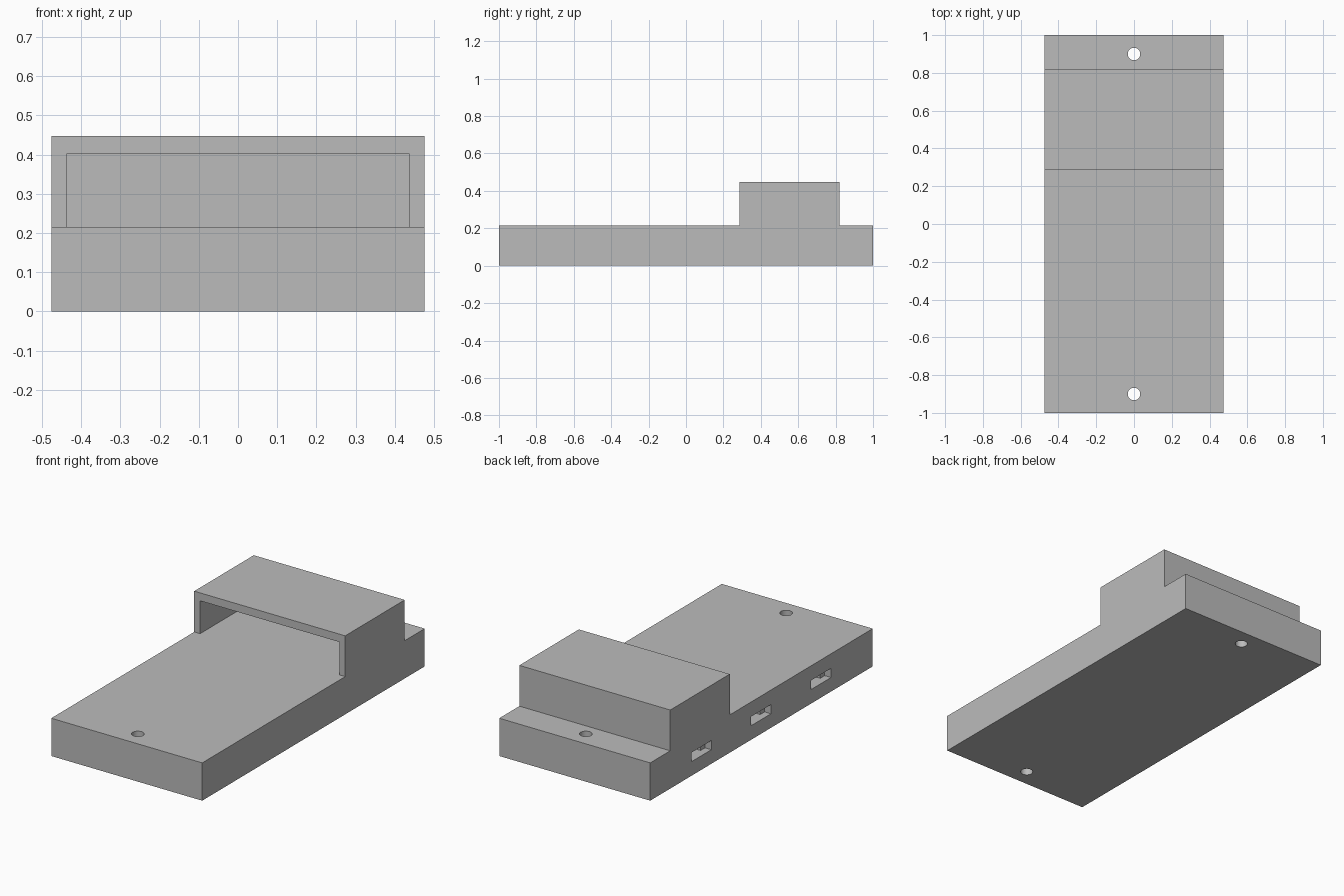
import bpy
import bmesh

cube = bpy.data.objects.get("Cube")
if cube:
    bpy.data.objects.remove(cube, do_unlink=True)

grey = bpy.data.materials.new("plain grey")
grey.use_nodes = True
grey.diffuse_color = (0.5, 0.5, 0.5, 1)
grey.node_tree.nodes["Principled BSDF"].inputs["Base Color"].default_value = (0.5, 0.5, 0.5, 1)

HALF_W, BASE_H, TOP_H = 0.475, 0.215, 0.447
FRONT_Y, BACK_Y = 0.285, 0.82      # housing extent along y
HOLE_Y, HOLE_R = 0.9, 0.033


def prism(name, ring, offset):
    """Solid made by sweeping a closed ring of points along an offset."""
    bm = bmesh.new()
    face = bm.faces.new([bm.verts.new(p) for p in ring])
    swept = bmesh.ops.extrude_face_region(bm, geom=[face], use_keep_orig=True)["geom"]
    bmesh.ops.translate(bm, vec=offset, verts=[v for v in swept if isinstance(v, bmesh.types.BMVert)])
    bmesh.ops.recalc_face_normals(bm, faces=bm.faces)
    return finish(name, bm)


def finish(name, bm):
    mesh = bpy.data.meshes.new(name)
    bm.to_mesh(mesh)
    bm.free()
    mesh.materials.append(grey)
    obj = bpy.data.objects.new(name, mesh)
    bpy.context.collection.objects.link(obj)
    return obj


def box(name, lo, hi):
    ring = [(lo[0], y, z) for y, z in ((lo[1], lo[2]), (hi[1], lo[2]), (hi[1], hi[2]), (lo[1], hi[2]))]
    return prism(name, ring, (hi[0] - lo[0], 0, 0))


def cylinder(name, y, radius):
    bm = bmesh.new()
    bmesh.ops.create_cone(bm, cap_ends=True, segments=32, radius1=radius, radius2=radius, depth=1)
    bmesh.ops.translate(bm, vec=(0, y, 0), verts=bm.verts)
    return finish(name, bm)


def cut(target, cutter):
    mod = target.modifiers.new(cutter.name, "BOOLEAN")
    mod.operation, mod.solver, mod.object = "DIFFERENCE", "EXACT", cutter
    bpy.context.view_layer.objects.active = target
    bpy.ops.object.modifier_apply(modifier=mod.name)
    bpy.data.objects.remove(cutter, do_unlink=True)


# Base slab and raised housing as one stepped side profile
profile = [(-1, 0), (1, 0), (1, BASE_H), (BACK_Y, BASE_H), (BACK_Y, TOP_H),
           (FRONT_Y, TOP_H), (FRONT_Y, BASE_H), (-1, BASE_H)]
body = prism("stepped_body", [(-HALF_W, y, z) for y, z in profile], (2 * HALF_W, 0, 0))

# Hollow of the housing, open at the front
cut(body, box("housing_hollow", (-0.438, FRONT_Y - 0.1, BASE_H), (0.438, BACK_Y - 0.04, 0.402)))

# Screw holes right through the slab
for y in (-HOLE_Y, HOLE_Y):
    cut(body, cylinder("screw_hole", y, HOLE_R))

# Side slots: a wide recess with a narrower, deeper pocket
for y in (-0.535, 0.005, 0.54):
    for half, depth in ((0.09, 0.04), (0.05, 0.1)):
        cut(body, box("side_slot", (-HALF_W - 0.1, y - half, 0.08), (-HALF_W + depth, y + half, 0.132)))

# Smooth hole walls, crisp edges elsewhere
bpy.ops.object.select_all(action="DESELECT")
body.select_set(True)
bpy.context.view_layer.objects.active = body
bpy.ops.object.shade_smooth_by_angle(angle=0.5)
